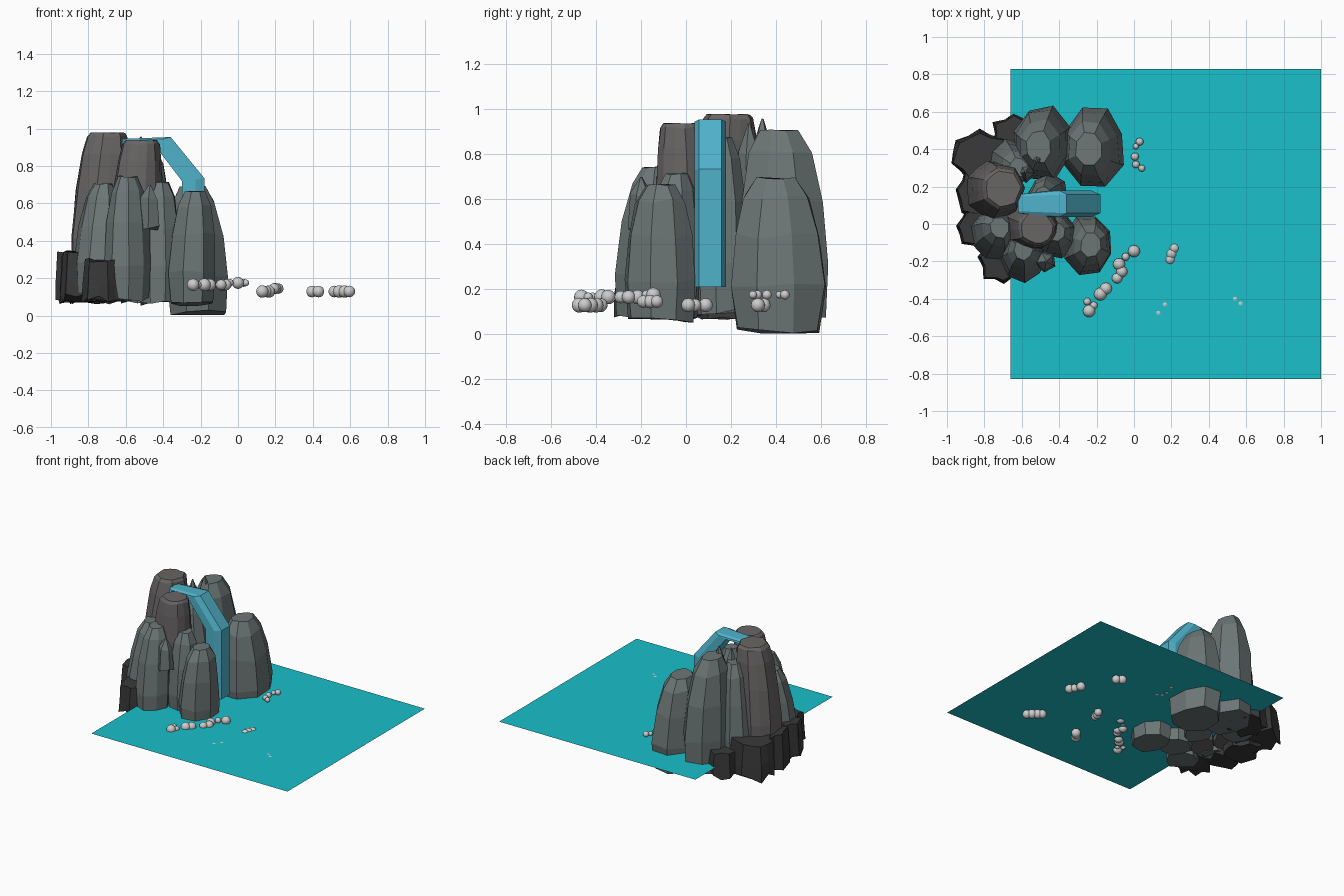
import bpy, bmesh, math, random
random.seed(11)


def material(name, rgb):
    m = bpy.data.materials.new(name)
    m.diffuse_color = (*rgb, 1)
    return m


slate = material("slate", (0.15, 0.18, 0.18))
brown = material("brown_stone", (0.14, 0.13, 0.13))
dark = material("dark_stone", (0.04, 0.04, 0.04))
lake = material("lake_water", (0.01, 0.53, 0.6))
stream = material("stream_water", (0.08, 0.45, 0.6))


def finish(name, bm, mat=None):
    bmesh.ops.recalc_face_normals(bm, faces=bm.faces)
    me = bpy.data.meshes.new(name)
    bm.to_mesh(me)
    bm.free()
    ob = bpy.data.objects.new(name, me)
    bpy.context.collection.objects.link(ob)
    if mat:
        me.materials.append(mat)
    return ob


def loft(bm, rings, closed_ends=True):
    vs = [[bm.verts.new(p) for p in r] for r in rings]
    n = len(vs[0])
    for a, b in zip(vs, vs[1:]):
        for i in range(n):
            j = (i + 1) % n
            bm.faces.new((a[i], a[j], b[j], b[i]))
    if closed_ends:
        bm.faces.new(vs[0])
        bm.faces.new(vs[-1])


def rock(name, c, r, z, lean, mat, sides=8, profile=None, rough=0.08, jag=0.03, rib=0.0):
    """Irregular column: base centre c, radii r, heights z, top shifted by lean."""
    profile = profile or [(0, 0.9), (0.32, 1.0), (0.64, 0.9), (0.89, 0.7), (1, 0.42)]
    spin = random.uniform(0, 6)
    wob = [1 + random.uniform(-rough, rough) + (rib if i % 2 else -rib) for i in range(sides)]
    rings = []
    for k, (t, f) in enumerate(profile):
        ring = []
        for i in range(sides):
            a = spin + 2 * math.pi * i / sides
            q = f * wob[i] * (1 + random.uniform(-rough, rough) * 0.5)
            dz = random.uniform(0, jag) if k == 0 else random.uniform(-1, 0) * jag * 0.8
            if k == len(profile) - 1:
                dz *= 0.5
            ring.append((c[0] + lean[0] * t * t + r[0] * q * math.cos(a),
                         c[1] + lean[1] * t * t + r[1] * q * math.sin(a),
                         z[0] + (z[1] - z[0]) * t + dz))
        rings.append(ring)
    bm = bmesh.new()
    loft(bm, rings)
    return finish(name, bm, mat)


# Large slate rocks around the falls
slates = [
    ((-0.21, 0.41), (0.17, 0.22), (0.0, 0.70), (-0.03, -0.01)),
    ((-0.49, 0.43), (0.17, 0.21), (0.06, 0.91), (-0.02, -0.02)),
    ((-0.25, -0.11), (0.135, 0.16), (0.05, 0.67), (0.02, 0.0)),
    ((-0.42, -0.06), (0.12, 0.13), (0.05, 0.72), (0.0, 0.02)),
    ((-0.59, -0.19), (0.125, 0.125), (0.07, 0.75), (0.0, 0.05)),
    ((-0.76, -0.07), (0.12, 0.13), (0.1, 0.71), (0.04, 0.05)),
    ((-0.66, 0.33), (0.12, 0.13), (0.08, 0.86), (0.04, -0.03)),
    ((-0.46, 0.15), (0.11, 0.12), (0.08, 0.88), (-0.03, 0.0)),
]
for i, s in enumerate(slates):
    rock(f"slate_rock_{i + 1}", *s, slate)

# Thin stone spikes near the crest
for i, (x, y, h) in enumerate([(-0.52, 0.34, 0.96), (-0.58, 0.28, 0.94), (-0.47, -0.2, 0.7)]):
    rock(f"stone_spike_{i + 1}", (x, y), (0.06, 0.06), (0.45, h), (0, 0), slate, 5,
         [(0, 1), (0.75, 0.8), (1, 0.1)])

# Ribbed brown columns behind the falls
column = [(0, 0.92), (0.35, 1.0), (0.65, 0.93), (0.87, 0.82), (0.98, 0.7), (1, 0.6)]
rock("tall_column", (-0.75, 0.18), (0.15, 0.16), (0.12, 0.98), (0.05, 0.01), brown, 14, column, 0.05, 0.012, 0.02)
rock("short_column", (-0.56, 0.0), (0.14, 0.14), (0.1, 0.94), (0.04, -0.02), brown, 14, column, 0.05, 0.012, 0.02)

# Dark jagged footing stones
stub = [(0, 1.0), (0.5, 0.97), (1, 0.88)]
for i, (x, y, rx, ry, h) in enumerate([
        (-0.82, 0.36, 0.16, 0.14, 0.35), (-0.83, -0.02, 0.12, 0.11, 0.35),
        (-0.71, -0.19, 0.12, 0.13, 0.31), (-0.83, 0.17, 0.12, 0.14, 0.35),
        (-0.63, 0.47, 0.13, 0.12, 0.27)]):
    rock(f"footing_stone_{i + 1}", (x, y), (rx, ry), (0.06, h), (0, 0), dark, 14, stub, 0.08, 0.06, 0.09)

# Lake surface
bm = bmesh.new()
bm.faces.new([bm.verts.new((x, y, 0.16)) for x, y in
              ((-0.66, -0.83), (1, -0.83), (1, 0.83), (-0.66, 0.83))])
finish("lake", bm, lake)

# Waterfall: outer path and inner path with chamfered edges
outer = [(-0.62, 0.945), (-0.36, 0.955), (-0.18, 0.735), (-0.18, 0.21)]
inner = [(-0.62, 0.915), (-0.46, 0.93), (-0.30, 0.72), (-0.30, 0.21)]
rings = []
for k, (o, n) in enumerate(zip(outer, inner)):
    m = [o[j] + (n[j] - o[j]) * 0.4 for j in (0, 1)]
    w, e = (0.04, 0.05) if k == 0 else (0.05, 0.07)
    rings.append([(p[0], 0.108 + d, p[1]) for p, d in
                  ((o, -w), (o, w), (m, e), (n, e), (n, -e), (m, -e))])
bm = bmesh.new()
loft(bm, rings)
finish("waterfall", bm, stream)

# Pebbles: x, y, radius, grouped by height
pebbles = {
    0.165: [(-0.24, -0.465, 0.033), (-0.215, -0.435, 0.02), (-0.25, -0.415, 0.02),
            (-0.18, -0.375, 0.034), (-0.15, -0.345, 0.032), (-0.09, -0.29, 0.028),
            (-0.065, -0.255, 0.03), (-0.08, -0.215, 0.032)],
    0.175: [(-0.045, -0.175, 0.021), (0, -0.145, 0.032), (0.03, 0.44, 0.021), (0.01, 0.415, 0.016),
            (0.005, 0.36, 0.021), (0.01, 0.318, 0.02), (0.042, 0.298, 0.018)],
    0.145: [(0.215, -0.13, 0.028), (0.2, -0.16, 0.03), (0.193, -0.19, 0.028)],
    0.129: [(0.165, -0.43, 0.033), (0.15, -0.45, 0.03), (0.13, -0.475, 0.033),
            (0.595, -0.45, 0.031), (0.57, -0.425, 0.033), (0.54, -0.4, 0.033), (0.515, -0.38, 0.031),
            (0.595, 0.01, 0.031), (0.575, 0.04, 0.028), (0.555, 0.088, 0.031),
            (0.43, 0.32, 0.031), (0.396, 0.345, 0.031)],
}
count = 0
for z, group in pebbles.items():
    for x, y, r in group:
        count += 1
        bm = bmesh.new()
        bmesh.ops.create_uvsphere(bm, u_segments=16, v_segments=10, radius=r)
        bmesh.ops.translate(bm, verts=bm.verts, vec=(x, y, z))
        for f in bm.faces:
            f.smooth = True
        finish(f"pebble_{count}", bm)
